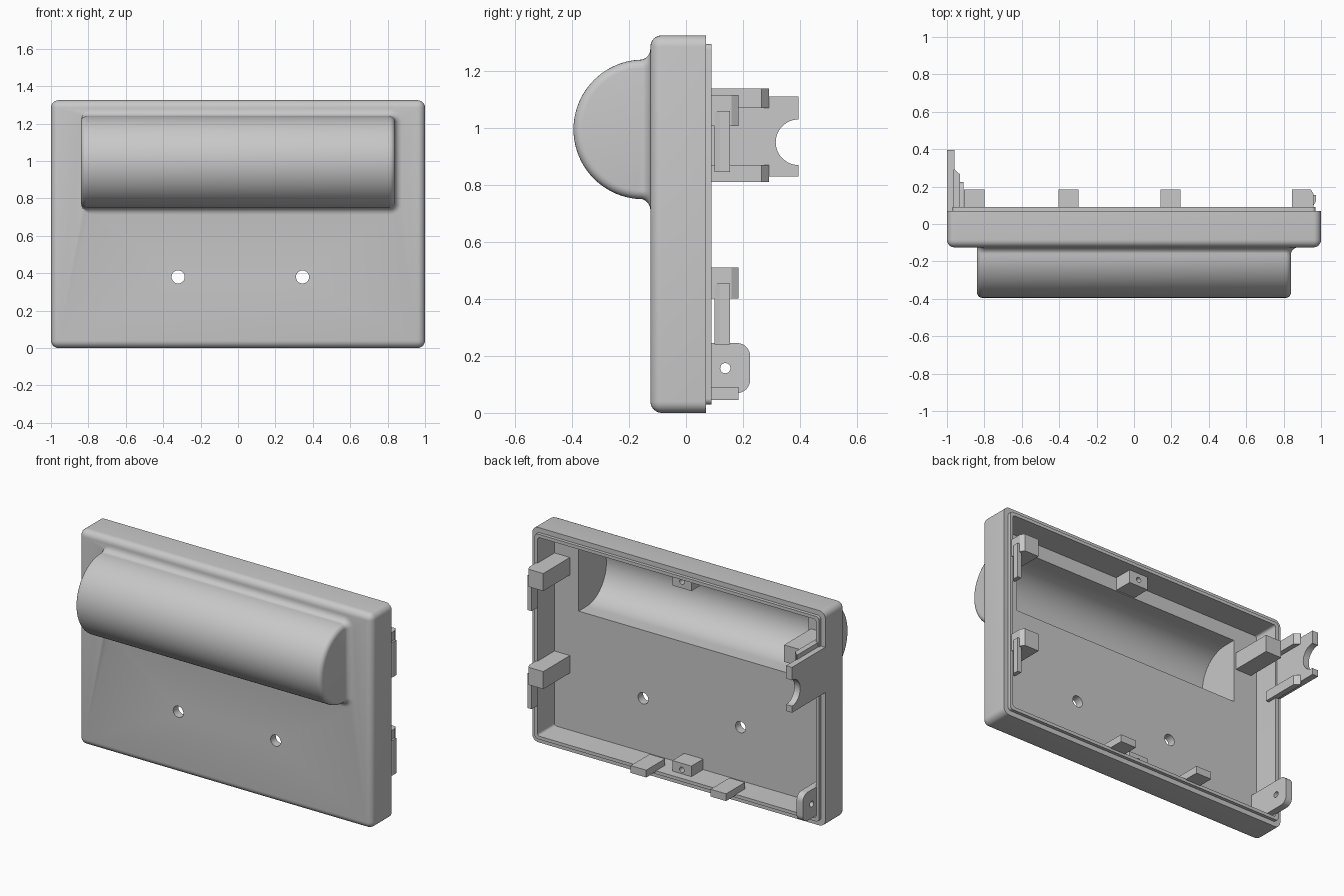
import bpy, bmesh, math
from mathutils import Vector

old = bpy.data.objects.get("Cube")
if old:
    bpy.data.objects.remove(old, do_unlink=True)

GREY = (0.58, 0.58, 0.58, 1)
mat = bpy.data.materials.new("light_grey_plastic")
mat.use_nodes = True
mat.diffuse_color = GREY
mat.node_tree.nodes["Principled BSDF"].inputs["Base Color"].default_value = GREY


def finish(bm, name):
    bmesh.ops.recalc_face_normals(bm, faces=bm.faces[:])
    me = bpy.data.meshes.new(name)
    bm.to_mesh(me)
    bm.free()
    me.materials.append(mat)
    ob = bpy.data.objects.new(name, me)
    bpy.context.collection.objects.link(ob)
    return ob


def loft(name, sections):
    """Skin closed loops of equal length and cap both ends."""
    bm = bmesh.new()
    rings = [[bm.verts.new(p) for p in s] for s in sections]
    n = len(rings[0])
    for a, b in zip(rings, rings[1:]):
        for i in range(n):
            j = (i + 1) % n
            bm.faces.new((a[i], a[j], b[j], b[i]))
    bm.faces.new(rings[0])
    bm.faces.new(rings[-1])
    return finish(bm, name)


def prism(name, pts, axis, lo, hi):
    """Extrude a 2D outline along x, y or z."""
    def place(p, t):
        c = list(p)
        c.insert("xyz".index(axis), t)
        return Vector(c)
    return loft(name, [[place(p, t) for p in pts] for t in (lo, hi)])


def box(name, x0, x1, y0, y1, z0, z1, round_y=0.0, round_front=False):
    bm = bmesh.new()
    bmesh.ops.create_cube(bm, size=1)
    for v in bm.verts:
        v.co = Vector((x1 if v.co.x > 0 else x0, y1 if v.co.y > 0 else y0,
                       z1 if v.co.z > 0 else z0))
    if round_y:
        def wanted(e):
            a, b = (v.co.y for v in e.verts)
            return abs(a - b) > 1e-4 or (round_front and a < y1 - 1e-4)
        bmesh.ops.bevel(bm, geom=[e for e in bm.edges if wanted(e)], offset=round_y,
                        segments=6, profile=0.5, affect='EDGES')
    return finish(bm, name)


def arc(cx, cy, r, a0, a1, n):
    return [(cx + r * math.cos(math.radians(a0 + (a1 - a0) * i / n)),
             cy + r * math.sin(math.radians(a0 + (a1 - a0) * i / n))) for i in range(n + 1)]


def circle(cx, cy, r, n=32):
    return arc(cx, cy, r, 0, 360, n)[:-1]


def boolean(ob, other, op, keep=False):
    m = ob.modifiers.new("bool", 'BOOLEAN')
    m.operation, m.solver, m.object = op, 'EXACT', other
    bpy.ops.object.select_all(action='DESELECT')
    bpy.context.view_layer.objects.active = ob
    ob.select_set(True)
    bpy.ops.object.modifier_apply(modifier=m.name)
    if not keep:
        bpy.data.objects.remove(other, do_unlink=True)


def smooth(ob):
    bpy.ops.object.select_all(action='DESELECT')
    bpy.context.view_layer.objects.active = ob
    ob.select_set(True)
    bpy.ops.object.shade_smooth_by_angle(angle=math.radians(30))


H = 1.325                      # case height
FRONT, INNER, RIM = -0.125, -0.075, 0.07
CY, CZ, R, END = -0.15, 0.995, 0.245, 0.84   # half-round housing
EDGE, FLARE = 0.03, 0.04

# Case shell
shell = box("case_shell", -1, 1, FRONT, RIM, 0, H, 0.04, True)


# Half-round housing with softened ends
def half_round(x, r, back):
    pts = [(back, CZ + r)] + arc(CY, CZ, r, 90, 270, 40) + [(back, CZ - r)]
    return [(x, y, z) for y, z in pts]


steps = [math.radians(90 * i / 5) for i in range(6)]
ends = [(END - EDGE * (1 - math.cos(a)), EDGE * (1 - math.sin(a))) for a in steps]
stations = [(-x, e) for x, e in ends] + [(x, e) for x, e in reversed(ends)]
housing = loft("housing", [half_round(x, R - e, -0.1) for x, e in stations])


# Flared foot where the housing meets the case, on three sides
def foot_loop(y, o):
    r = EDGE + max(o, 0)
    x0, x1 = -END + 0.001 + r, END + o - r
    z0, z1 = CZ - R - o + r, CZ + R + o - r
    pts = (arc(x1, z1, r, 0, 90, 6) + arc(x0, z1, r, 90, 180, 6)
           + arc(x0, z0, r, 180, 270, 6) + arc(x1, z0, r, 270, 360, 6))
    return [(x, y, z) for x, z in pts]


layers = [(FRONT - FLARE * (1 - math.sin(a)), FLARE * (1 - math.cos(a)) - 0.002) for a in steps]
foot = loft("housing_foot", [foot_loop(y, o) for y, o in layers + [(-0.1, layers[-1][1])]])
boolean(shell, housing, 'UNION')
boolean(shell, foot, 'UNION')

# Hollow the case, the housing and the two front holes
cavity = box("cavity", -0.95, 0.95, INNER, 0.3, 0.05, H - 0.05, 0.015)
lip = box("rim_lip", -0.97, 0.97, 0.05, 0.09, 0.03, H - 0.03, 0.02)
boolean(lip, cavity, 'DIFFERENCE', keep=True)
boolean(shell, cavity, 'DIFFERENCE')
trough = loft("trough", [half_round(x, R - 0.05, -0.03) for x in (-0.785, 0.785)])
boolean(shell, trough, 'DIFFERENCE')
for x in (-0.32, 0.345):
    boolean(shell, prism("drill", circle(x, 0.38, 0.035), 'y', -0.2, 0), 'DIFFERENCE')
smooth(shell)
smooth(lip)

# Snap clips on the left wall: arm plus catch
for name, top in (("upper", 1.115), ("lower", 0.51)):
    arm = [(0.845, INNER - 0.01), (0.96, INNER - 0.01), (0.96, 0.16),
           (0.945, 0.185), (0.845, 0.185)]
    prism(name + "_clip_arm", arm, 'z', top - 0.108, top)
    catch = [(0.945, 0.1), (0.96, 0.1), (0.972, 0.12), (0.972, 0.155), (0.945, 0.155)]
    prism(name + "_clip_catch", catch, 'z', top - 0.27, top - 0.055)

# Support arm by the right wall
box("support_arm", -0.91, -0.80, INNER - 0.01, 0.185, 1.01, 1.115)

# Notched bracket on the right wall with two stiffening ribs
notch = arc(0.395, 0.95, 0.08, 270, 90, 24)
prism("notched_bracket", [(0.05, 0.83), (0.395, 0.83)] + notch + [(0.395, 1.11), (0.05, 1.11)],
      'x', -1, -0.96)
rib = [(-0.965, 0.03), (-0.93, 0.03), (-0.93, 0.265), (-0.96, 0.292), (-0.965, 0.292)]
for name, z0, z1 in (("lower_rib", 0.81, 0.87), ("upper_rib", 1.07, 1.138)):
    prism(name, rib, 'z', z0, z1)

# Drilled ear low on the right wall
ear_pts = ([(INNER - 0.01, 0.07)] + arc(0.18, 0.115, 0.045, -90, 0, 8)
           + arc(0.18, 0.2, 0.045, 0, 90, 8) + [(INNER - 0.01, 0.245)])
ear = prism("drilled_ear", ear_pts, 'x', -0.955, -0.912)
boolean(ear, prism("drill", circle(0.138, 0.157, 0.018, 20), 'x', -1.1, -0.8), 'DIFFERENCE')
smooth(ear)

# Catches along the bottom wall
for name, x in (("left_bottom_catch", 0.195), ("right_bottom_catch", -0.35)):
    box(name, x - 0.053, x + 0.053, 0.0, 0.185, 0.045, 0.09)

# Screw blocks at the middle of the top and bottom walls
for name, z0, z1 in (("bottom_screw_block", 0.03, 0.115), ("top_screw_block", 1.195, H - 0.03)):
    block = box(name, -0.065, 0.065, INNER - 0.01, 0.04, z0, z1)
    drill = prism("drill", circle(0, 0.075 if z0 < 1 else 1.235, 0.016, 20), 'y', -0.03, 0.1)
    boolean(block, drill, 'DIFFERENCE')
    smooth(block)
